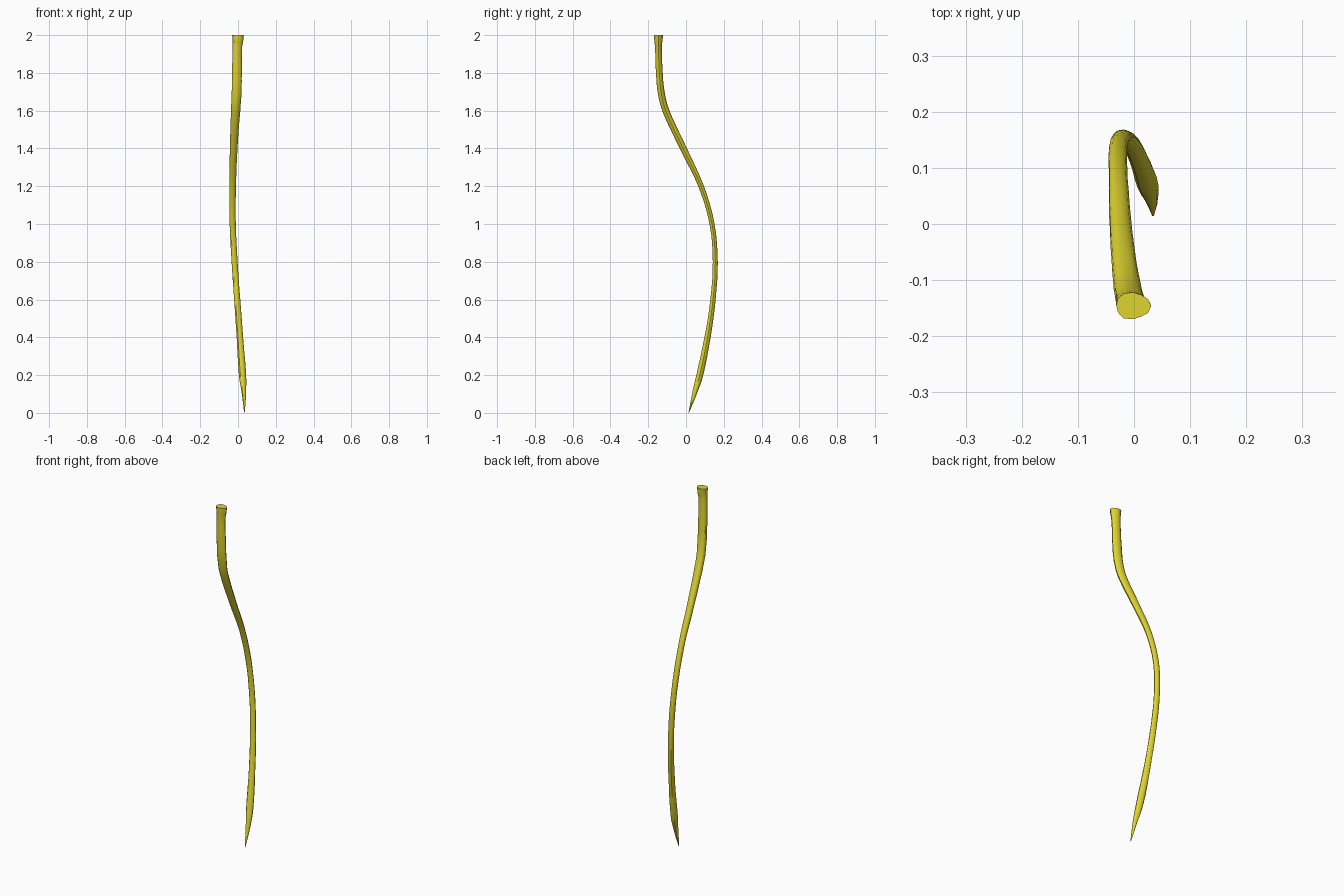
import bpy, bmesh, math, random
from mathutils import Vector

if "Cube" in bpy.data.objects:
    bpy.data.objects.remove(bpy.data.objects["Cube"])

random.seed(4)

# Stem centre line and half widths: x, y, z, rx, ry
PATH = [
    (0.034, 0.016, 0.005, 0.002, 0.002),
    (0.031, 0.044, 0.10, 0.011, 0.012),
    (0.023, 0.073, 0.20, 0.019, 0.018),
    (0.009, 0.114, 0.40, 0.017, 0.016),
    (-0.005, 0.143, 0.60, 0.016, 0.014),
    (-0.019, 0.155, 0.80, 0.016, 0.013),
    (-0.029, 0.138, 1.00, 0.016, 0.013),
    (-0.029, 0.080, 1.20, 0.017, 0.014),
    (-0.024, -0.014, 1.40, 0.020, 0.017),
    (-0.014, -0.107, 1.60, 0.024, 0.018),
    (-0.009, -0.132, 1.70, 0.026, 0.018),
    (-0.007, -0.141, 1.80, 0.026, 0.018),
    (-0.005, -0.146, 1.93, 0.025, 0.018),
    (-0.002, -0.146, 1.975, 0.028, 0.022),
    (-0.002, -0.146, 2.00, 0.031, 0.024),
]
SIDES = 12
STEPS = 4


def spline(i, t):
    # non-uniform Hermite interpolation over z
    def slope(j, k):
        a, b = PATH[max(j - 1, 0)], PATH[min(j + 1, len(PATH) - 1)]
        return (b[k] - a[k]) / (b[2] - a[2])
    p, q = PATH[i], PATH[i + 1]
    h = q[2] - p[2]
    out = []
    for k in range(5):
        m0, m1 = slope(i, k) * h, slope(i + 1, k) * h
        out.append((2*t**3 - 3*t*t + 1) * p[k] + (t**3 - 2*t*t + t) * m0
                   + (3*t*t - 2*t**3) * q[k] + (t**3 - t*t) * m1)
    out[2] = p[2] + h * t
    return out


rows = [spline(i, s / STEPS) for i in range(len(PATH) - 1) for s in range(STEPS)]
rows.append(list(PATH[-1]))

# Skin the rings, each square to the centre line, with soft lengthwise ridges
bm = bmesh.new()
rings = []
ridge = [1 + 0.06 * math.cos(3 * math.tau * k / SIDES) for k in range(SIDES)]
for n, (x, y, z, rx, ry) in enumerate(rows):
    a, b = rows[max(n - 1, 0)], rows[min(n + 1, len(rows) - 1)]
    tangent = Vector(b[:3]) - Vector(a[:3])
    if n > len(rows) - 6:
        tangent = Vector((0, 0, 1))
    tangent.normalize()
    side = Vector((0, 1, 0)).cross(tangent).normalized()
    depth = tangent.cross(side)
    ring = []
    for k in range(SIDES):
        ang = math.tau * k / SIDES
        r = ridge[k] * random.uniform(0.98, 1.03)
        ring.append(bm.verts.new(Vector((x, y, z)) + side * rx * r * math.cos(ang)
                                 + depth * ry * r * math.sin(ang)))
    rings.append(ring)
for lo, hi in zip(rings, rings[1:]):
    for k in range(SIDES):
        j = (k + 1) % SIDES
        bm.faces.new((lo[k], lo[j], hi[j], hi[k]))

# Pointed tip below and flat cut end above
tip = bm.verts.new((0.034, 0.014, 0))
for k in range(SIDES):
    bm.faces.new((tip, rings[0][(k + 1) % SIDES], rings[0][k]))
bm.faces.new(rings[-1])
bmesh.ops.recalc_face_normals(bm, faces=bm.faces)

mesh = bpy.data.meshes.new("stem")
bm.to_mesh(mesh)
bm.free()
stem = bpy.data.objects.new("stem", mesh)
bpy.context.collection.objects.link(stem)

mat = bpy.data.materials.new("yellow")
mat.diffuse_color = (0.74, 0.66, 0.03, 1)
mat.use_nodes = True
mat.node_tree.nodes["Principled BSDF"].inputs["Base Color"].default_value = mat.diffuse_color
mesh.materials.append(mat)

bpy.context.view_layer.objects.active = stem
stem.select_set(True)
bpy.ops.object.shade_smooth_by_angle(angle=math.radians(40))
